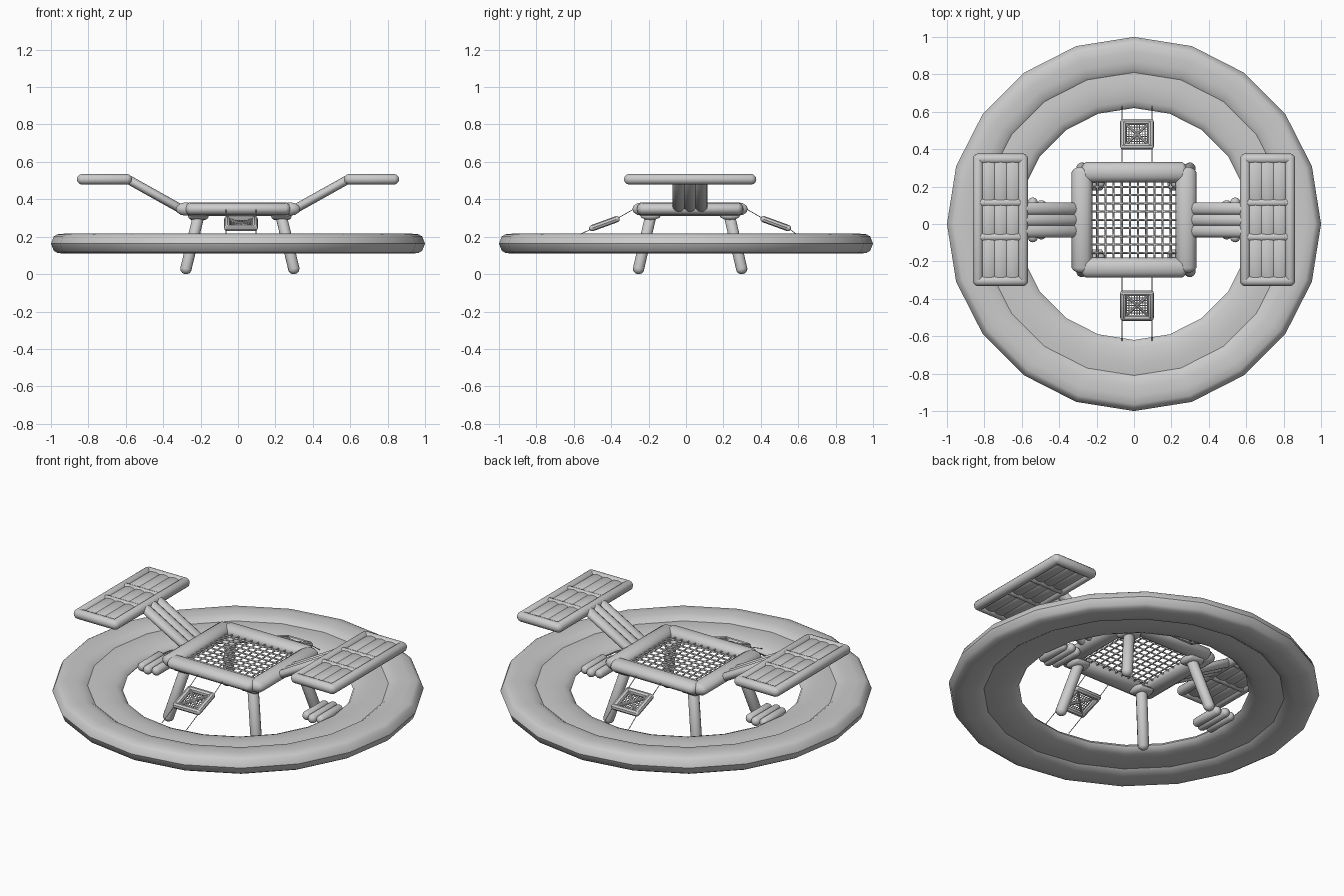
import bpy, bmesh, math
from mathutils import Vector, Matrix

if "Cube" in bpy.data.objects:
    bpy.data.objects.remove(bpy.data.objects["Cube"])

CY = 0.022  # y centre of the deck


def finish(name, bm, angle=40):
    bmesh.ops.recalc_face_normals(bm, faces=bm.faces)
    me = bpy.data.meshes.new(name)
    bm.to_mesh(me)
    bm.free()
    ob = bpy.data.objects.new(name, me)
    bpy.context.collection.objects.link(ob)
    bpy.ops.object.select_all(action='DESELECT')
    ob.select_set(True)
    bpy.context.view_layer.objects.active = ob
    bpy.ops.object.shade_smooth_by_angle(angle=math.radians(angle))
    return ob


def capsule(bm, a, b, w, h=None, seg=12):
    """Round-ended tube from tip a to tip b; w and h are half width and half height."""
    a, b = Vector(a), Vector(b)
    h = h or w
    d = b - a
    cap = min(w, h)
    half = max(d.length / 2 - cap, 0)
    vs = bmesh.ops.create_uvsphere(bm, u_segments=seg, v_segments=7, radius=1)['verts']
    rot = d.to_track_quat('Z', 'Y').to_matrix().to_4x4()
    m = Matrix.Translation((a + b) / 2) @ rot
    for v in vs:
        x, y, z = v.co
        v.co = m @ Vector((x * w * 1.025, y * h * 1.025, z * cap + math.copysign(half, z)))


def net(name, nx, ny, sx, sy, matrix, thick):
    bm = bmesh.new()
    bmesh.ops.create_grid(bm, x_segments=nx, y_segments=ny, size=0.5,
                          matrix=matrix @ Matrix.Diagonal((sx, sy, 1, 1)))
    ob = finish(name, bm)
    mod = ob.modifiers.new("net", 'WIREFRAME')
    mod.thickness = thick
    mod.use_boundary = True


# floating ring: two-lobed profile with a crease, turned in 20 steps
half_profile = [(0.62, 0.0), (0.632, 0.016), (0.66, 0.027), (0.71, 0.034), (0.76, 0.036), (0.81, 0.031),
                (0.83, 0.045), (0.87, 0.052), (0.92, 0.054), (0.965, 0.05), (0.985, 0.038), (1.0, 0.0)]
profile = half_profile + [(r, -z) for r, z in half_profile[-2:0:-1]]
bm = bmesh.new()
N = 20
rings = [[bm.verts.new((r * math.cos(2 * math.pi * i / N), r * math.sin(2 * math.pi * i / N), 0.163 + z))
          for r, z in profile] for i in range(N)]
for i in range(N):
    p, q = rings[i], rings[(i + 1) % N]
    for j in range(len(profile)):
        k = (j + 1) % len(profile)
        bm.faces.new((p[j], q[j], q[k], p[k]))
finish("floating_ring", bm)

# deck frame
bm = bmesh.new()
for s in (-1, 1):
    capsule(bm, (-0.285, CY + s * 0.255, 0.348), (0.285, CY + s * 0.255, 0.348), 0.054, 0.036)
    capsule(bm, (s * 0.278, CY - 0.285, 0.348), (s * 0.278, CY + 0.285, 0.348), 0.055, 0.036)
finish("deck_frame", bm)
net("deck_net", 11, 10, 0.48, 0.44, Matrix.Translation((0, CY, 0.35)), 0.011)

# legs with collars
for sx in (-1, 1):
    for sy in (-1, 1):
        bm = bmesh.new()
        top = Vector((0.01 + sx * 0.215, CY + sy * 0.205, 0.335))
        foot = Vector((0.01 + sx * 0.295, CY + sy * 0.282, 0.001))
        capsule(bm, top, foot, 0.031)
        collar = Vector((0.01 + sx * 0.222, CY + sy * 0.212, 0.312))
        capsule(bm, collar - Vector((0.055, 0, 0)), collar + Vector((0.055, 0, 0)), 0.055, 0.022)
        finish("leg", bm)

for s in (-1, 1):
    # sloping arm of three tubes
    bm = bmesh.new()
    for k in (-1, 0, 1):
        y = CY + k * 0.06
        capsule(bm, (s * 0.29, y, 0.34), (s * 0.605, y, 0.516), 0.034, 0.024)
    finish("arm", bm)

    # wing panel: border, cross bars and quilted filling
    bm = bmesh.new()
    cx, z = s * 0.714, 0.507
    for t in (-1, 1):
        capsule(bm, (cx + t * 0.12, CY - 0.352, z), (cx + t * 0.12, CY + 0.352, z), 0.028)
        capsule(bm, (cx - 0.146, CY + t * 0.326, z), (cx + 0.146, CY + t * 0.326, z), 0.028)
        capsule(bm, (cx - 0.13, CY + t * 0.092, z), (cx + 0.13, CY + t * 0.092, z), 0.024, 0.026)
    finish("wing_border", bm)
    bm = bmesh.new()
    for y0, y1 in ((-0.335, -0.07), (-0.11, 0.11), (0.07, 0.335)):
        for k in (-1, 0, 1):
            capsule(bm, (cx + k * 0.064, CY + y0, z), (cx + k * 0.064, CY + y1, z), 0.05, 0.021)
    finish("wing_quilt", bm)

    # three-tube bumper under each arm
    bm = bmesh.new()
    for k, ln in ((0, 0.105), (1, 0.12), (2, 0.105)):
        x = s * (0.495 + k * 0.046)
        capsule(bm, (x, CY - ln, 0.165), (x, CY + ln, 0.165), 0.026)
    finish("bumper", bm)

    # small tilted tray hung on cords
    m = (Matrix.Translation((0.016, CY + s * 0.458, 0.27))
         @ Matrix.Rotation(-s * math.radians(20), 4, 'X'))
    bm = bmesh.new()
    for t in (-1, 1):
        capsule(bm, (-0.09, t * 0.07, 0), (0.09, t * 0.07, 0), 0.017, seg=8)
        capsule(bm, (t * 0.073, -0.084, 0), (t * 0.073, 0.084, 0), 0.017, seg=8)
        capsule(bm, (-0.07, -0.068 * t, 0), (0.07, 0.068 * t, 0), 0.008, seg=8)
    bm.transform(m)
    finish("tray_frame", bm)
    net("tray_net", 10, 10, 0.14, 0.14, m, 0.005)
    bm = bmesh.new()
    for x in (-0.064, 0.096):
        pts = [(x, CY + s * 0.28, 0.36), (x, CY + s * 0.385, 0.3),
               (x, CY + s * 0.535, 0.238), (x, -0.625 if s < 0 else 0.63, 0.185)]
        for a, b in zip(pts, pts[1:]):
            capsule(bm, a, b, 0.002, seg=6)
    finish("tray_cord", bm)
